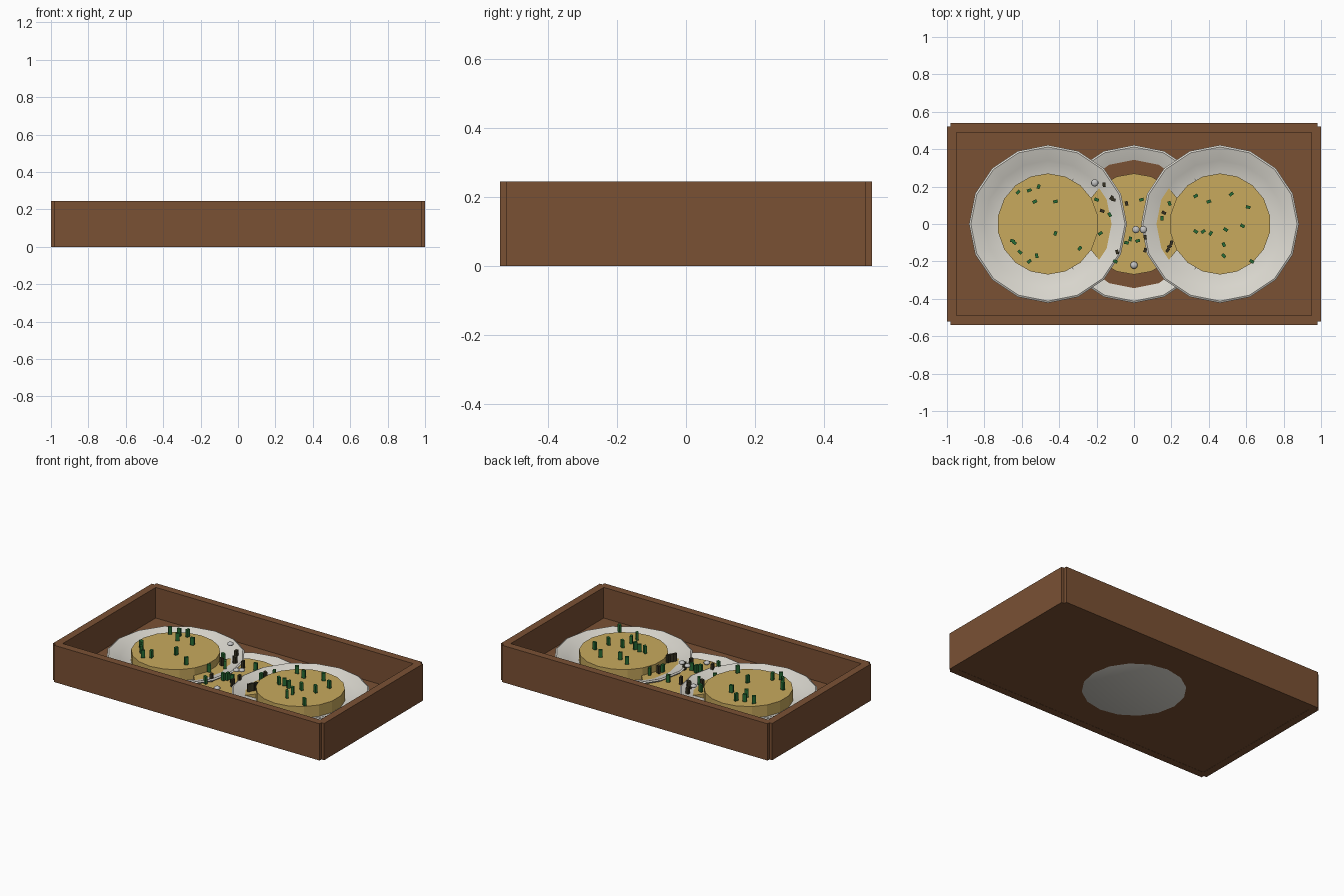
import bpy, bmesh, math, random
from mathutils import Matrix

if "Cube" in bpy.data.objects:
    bpy.data.objects.remove(bpy.data.objects["Cube"])

random.seed(4)


def material(name, rgb):
    m = bpy.data.materials.new(name)
    m.diffuse_color = (*rgb, 1)
    m.use_nodes = True
    m.node_tree.nodes["Principled BSDF"].inputs["Base Color"].default_value = m.diffuse_color
    return m


WOOD = material("brown wood", (0.195, 0.082, 0.034))
CERAMIC = material("off white ceramic", (0.70, 0.68, 0.62))
FOOD = material("golden food", (0.58, 0.40, 0.11))
GREEN = material("green herb", (0.02, 0.15, 0.035))
DARK = material("dark flake", (0.035, 0.03, 0.015))
PEARL = material("grey pearl", (0.55, 0.55, 0.55))


def finish(bm, name, mat, loc=(0, 0, 0), smooth=None):
    bmesh.ops.recalc_face_normals(bm, faces=bm.faces)
    me = bpy.data.meshes.new(name)
    bm.to_mesh(me)
    bm.free()
    me.materials.append(mat)
    ob = bpy.data.objects.new(name, me)
    ob.location = loc
    bpy.context.collection.objects.link(ob)
    if smooth:
        bpy.ops.object.select_all(action='DESELECT')
        ob.select_set(True)
        bpy.context.view_layer.objects.active = ob
        bpy.ops.object.shade_smooth_by_angle(angle=math.radians(smooth))
    return ob


def box(name, mat, loc, size, turn=0):
    bm = bmesh.new()
    m = Matrix.Rotation(turn, 4, 'Z') @ Matrix.Diagonal((*size, 1))
    bmesh.ops.create_cube(bm, size=1, matrix=m)
    return finish(bm, name, mat, loc)


def lathe(name, mat, profile, sides, loc, smooth=None):
    """Revolve a closed (radius, height) profile; first and last points lie on the axis."""
    bm = bmesh.new()
    vs = [bm.verts.new((r, 0, z)) for r, z in profile]
    es = [bm.edges.new(p) for p in zip(vs, vs[1:])]
    bmesh.ops.spin(bm, geom=vs + es, cent=(0, 0, 0), axis=(0, 0, 1),
                   angle=math.tau, steps=sides, use_duplicate=False)
    bmesh.ops.remove_doubles(bm, verts=bm.verts, dist=0.0005)
    return finish(bm, name, mat, loc, smooth)


# Tray: floor and four walls with notched corners
box("tray_floor", WOOD, (0, 0, 0.021), (1.96, 1.04, 0.04))
for s, front, side in ((-1, "front", "left"), (1, "back", "right")):
    box(f"{front}_wall", WOOD, (0, s * 0.515, 0.1225), (1.96, 0.05, 0.245))
    box(f"{side}_wall", WOOD, (s * 0.975, 0, 0.1225), (0.05, 1.04, 0.245))

# Plates with a disc of food; the middle one is sunk into the floor
PLATE = [(0, 0), (0.31, 0), (0.36, 0.02), (0.415, 0.05), (0.422, 0.06),
         (0.412, 0.065), (0.39, 0.058), (0.34, 0.04), (0.28, 0.014), (0, 0.012)]
for name, x, z in (("left", -0.46, 0.05), ("middle", 0, 0), ("right", 0.46, 0.05)):
    lathe(f"{name}_plate", CERAMIC, PLATE, 16, (x, 0, z), 40)
    bm = bmesh.new()
    bmesh.ops.create_cone(bm, cap_ends=True, segments=18, radius1=0.27,
                          radius2=0.27, depth=0.08)
    finish(bm, f"{name}_food", FOOD, (x, 0, z + 0.05))

# Herb pieces standing on each food disc
SIDE_HERBS = [(-0.62, 0.17), (-0.56, 0.18), (-0.51, 0.20), (-0.53, 0.12), (-0.42, 0.12),
              (-0.42, -0.05), (-0.65, -0.09), (-0.64, -0.10), (-0.61, -0.15),
              (-0.56, -0.20), (-0.52, -0.17), (-0.29, -0.13),
              (0.33, 0.15), (0.40, 0.12), (0.52, 0.16), (0.61, 0.09), (0.58, -0.01),
              (0.49, -0.03), (0.33, -0.04), (0.37, -0.04), (0.41, -0.05),
              (0.48, -0.11), (0.48, -0.17), (0.63, -0.20)]
MIDDLE_HERBS = [(-0.20, 0.13), (0.04, 0.13), (0.19, 0.11), (-0.13, 0.05), (0.15, 0.03),
                (-0.18, -0.05), (-0.02, -0.08), (0.02, -0.09), (-0.04, -0.10),
                (-0.10, -0.20)]
FLAKES = [(-0.16, 0.21), (-0.12, 0.14), (-0.11, 0.13), (-0.04, 0.11), (-0.17, 0.07),
          (0.16, 0.06), (0.06, -0.07), (0.06, -0.14), (-0.09, -0.15), (0.20, -0.10),
          (0.19, -0.12), (0.18, -0.14)]
for name, mat, spots, z in (("side_herb", GREEN, SIDE_HERBS, 0.17),
                            ("middle_herb", GREEN, MIDDLE_HERBS, 0.12),
                            ("dark_flake", DARK, FLAKES, 0.12)):
    for x, y in spots:
        box(name, mat, (x, y, z), (0.024, 0.016, 0.05), random.uniform(0, math.pi))

# Flattened pearls over the middle
for x, y, z in ((-0.21, 0.22, 0.17), (0.01, -0.03, 0.15), (0.05, -0.03, 0.16), (0, -0.22, 0.10)):
    bm = bmesh.new()
    bmesh.ops.create_uvsphere(bm, u_segments=10, v_segments=6, radius=0.02,
                              matrix=Matrix.Diagonal((1, 1, 0.6, 1)))
    finish(bm, "pearl", PEARL, (x, y, z), 60)
